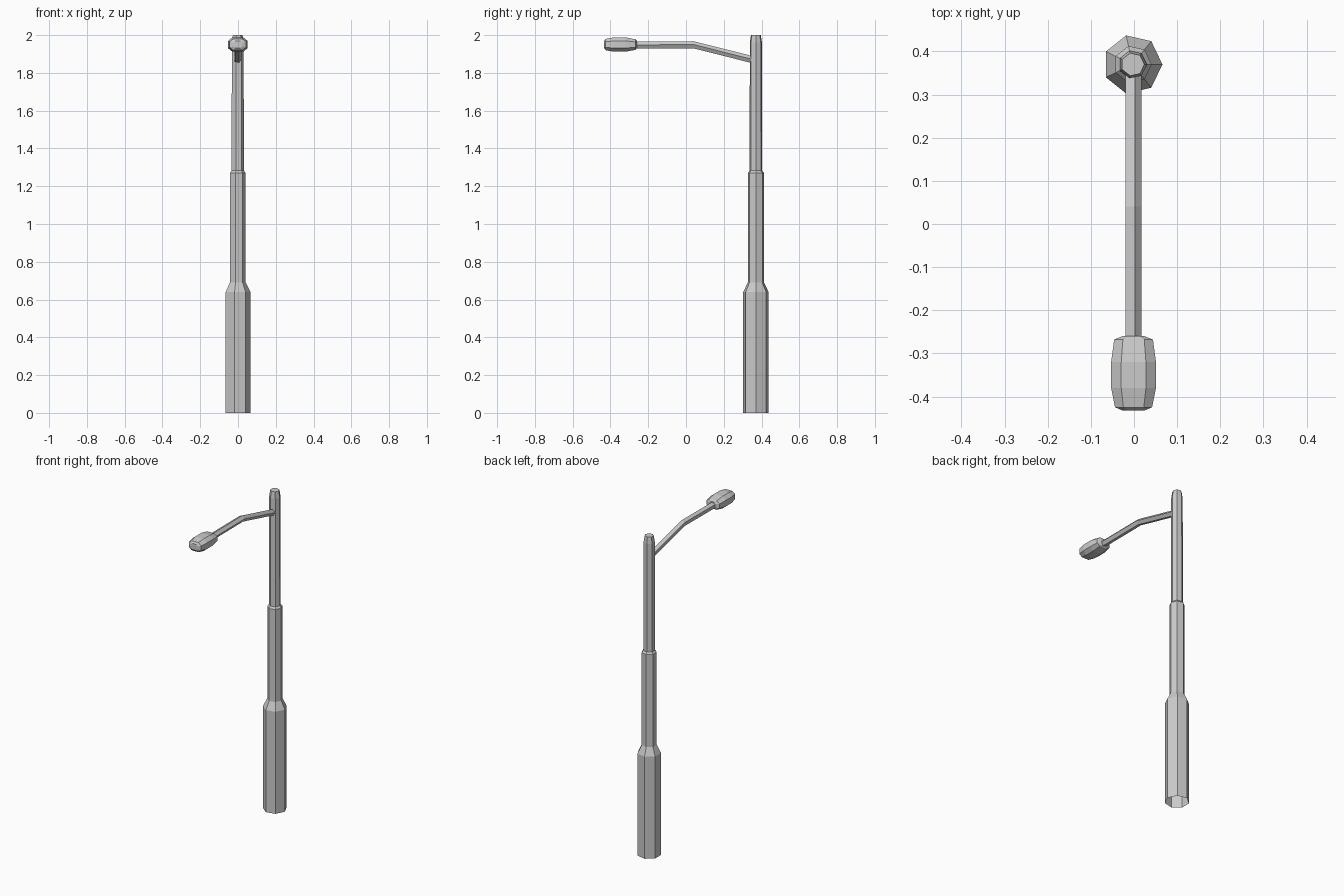
import bpy, bmesh
from math import cos, sin, radians, tau

if "Cube" in bpy.data.objects:
    bpy.data.objects.remove(bpy.data.objects["Cube"])


def loft(name, rings, cap_start=True, cap_end=True):
    """Skin a list of equal-length point rings with flat quads."""
    bm = bmesh.new()
    loops = [[bm.verts.new(p) for p in ring] for ring in rings]
    n = len(loops[0])
    for a, b in zip(loops, loops[1:]):
        for i in range(n):
            j = (i + 1) % n
            bm.faces.new((a[i], a[j], b[j], b[i]))
    if cap_start:
        bm.faces.new(loops[0][::-1])
    if cap_end:
        bm.faces.new(loops[-1])
    bmesh.ops.recalc_face_normals(bm, faces=bm.faces)
    mesh = bpy.data.meshes.new(name)
    bm.to_mesh(mesh)
    bm.free()
    obj = bpy.data.objects.new(name, mesh)
    bpy.context.collection.objects.link(obj)
    return obj


def polygon(sides, radius, start=0.0):
    return [(radius * cos(start + tau * i / sides),
             radius * sin(start + tau * i / sides)) for i in range(sides)]


# Stepped seven-sided pole, open underneath: (radius, height)
CX, CY = -0.003, 0.37
pole_profile = [(0.069, 0.0), (0.069, 0.64), (0.044, 0.69), (0.044, 1.27),
                (0.034, 1.282), (0.033, 1.96), (0.027, 2.0)]
loft("pole",
     [[(CX + u, CY + v, z) for u, v in polygon(7, r)] for r, z in pole_profile],
     cap_start=False)

# Five-sided bent arm: (y, z) of the centre line
arm_path = [(0.35, 1.870), (0.04, 1.948), (-0.28, 1.946)]
loft("arm",
     [[(-0.002 + u, y, z + v) for u, v in polygon(5, 0.02, radians(78))]
      for y, z in arm_path])

# Faceted lamp head: (y, half width, half height)
lamp_sections = [(-0.260, 0.025, 0.020), (-0.268, 0.045, 0.028),
                 (-0.320, 0.052, 0.038), (-0.380, 0.052, 0.038),
                 (-0.425, 0.043, 0.030), (-0.433, 0.024, 0.019)]
corner = [(1, 0.5), (0.55, 1), (-0.55, 1), (-1, 0.5),
          (-1, -0.5), (-0.55, -1), (0.55, -1), (1, -0.5)]
loft("lamp_head",
     [[(-0.001 + u * w, y, 1.95 + v * h) for u, v in corner]
      for y, w, h in lamp_sections])
